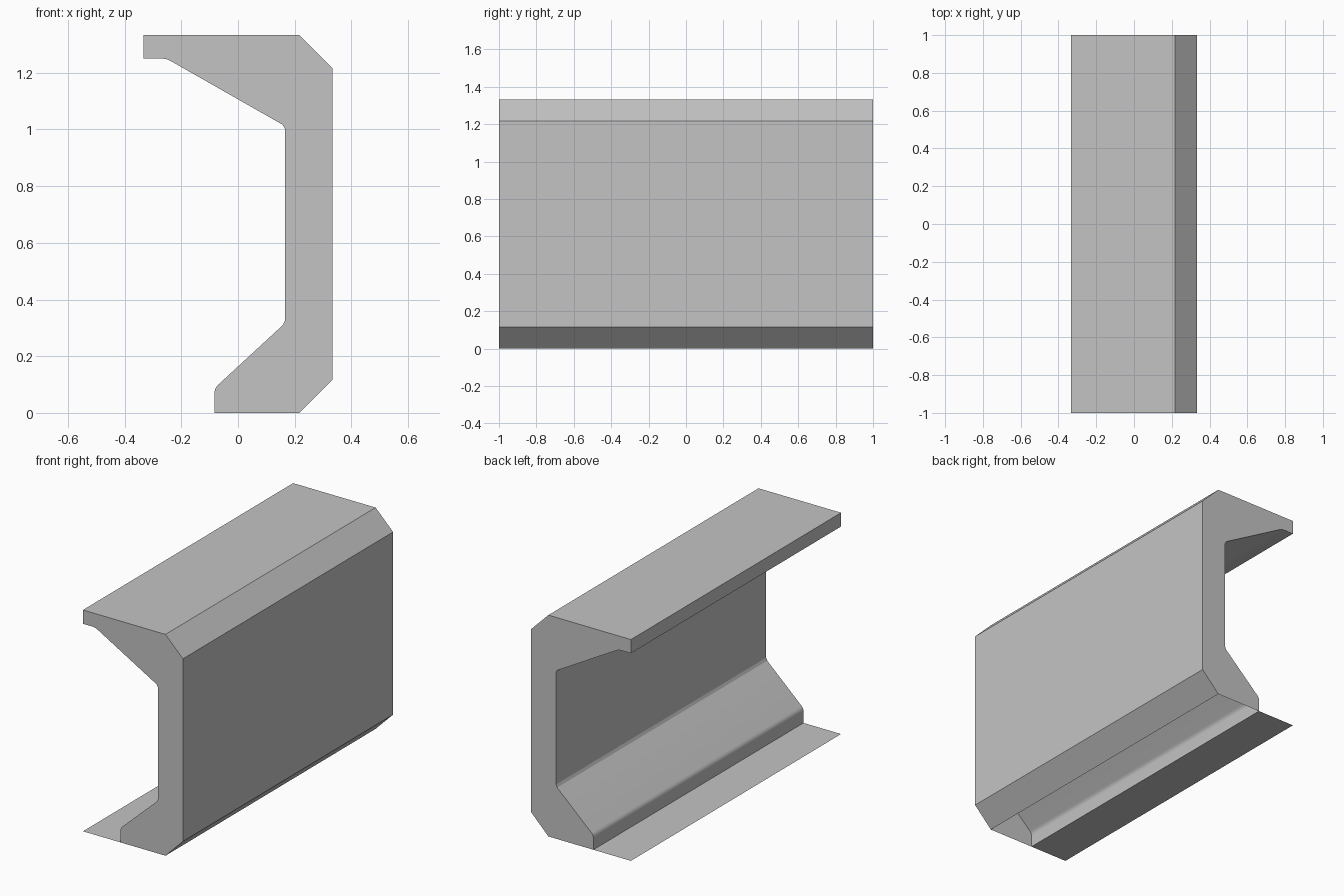
import bpy
import bmesh
from math import radians
from mathutils import Vector

if "Cube" in bpy.data.objects:
    bpy.data.objects.remove(bpy.data.objects["Cube"], do_unlink=True)

HALF_LENGTH = 1.0
HALF_WIDTH = 0.333

grey = bpy.data.materials.new("plain grey")
grey.use_nodes = True
grey.diffuse_color = (0.55, 0.55, 0.55, 1)
grey.node_tree.nodes["Principled BSDF"].inputs["Base Color"].default_value = grey.diffuse_color


def rounded(outline):
    """Round the corners of (x, z, setback, steps) points with short curves."""
    points = [Vector(p[:2]) for p in outline]
    result = []
    for i, (x, z, setback, steps) in enumerate(outline):
        corner = points[i]
        if not steps:
            result.append(corner)
            continue
        start = corner + (points[i - 1] - corner).normalized() * setback
        end = corner + (points[i + 1] - corner).normalized() * setback
        for s in range(steps + 1):
            t = s / steps
            result.append(start.lerp(corner, t).lerp(corner.lerp(end, t), t))
    return result


def extrude_open(name, profile, capped):
    """Sweep an open profile along y, optionally closing both ends."""
    bm = bmesh.new()
    front, back = [[bm.verts.new((p.x, y, p.y)) for p in profile]
                   for y in (-HALF_LENGTH, HALF_LENGTH)]
    for i in range(len(profile) - 1):
        bm.faces.new((front[i + 1], front[i], back[i], back[i + 1]))
    if capped:
        bm.faces.new(front)
        bm.faces.new(back[::-1])
    mesh = bpy.data.meshes.new(name)
    bm.to_mesh(mesh)
    bm.free()
    mesh.materials.append(grey)
    obj = bpy.data.objects.new(name, mesh)
    bpy.context.collection.objects.link(obj)
    return obj


# Channel beam, open underneath: x, z, corner setback, corner steps
channel = extrude_open("channel_beam", rounded([
    (0.217, 0, 0, 0),
    (HALF_WIDTH, 0.117, 0, 0),
    (HALF_WIDTH, 1.217, 0, 0),
    (0.217, 1.333, 0, 0),
    (-HALF_WIDTH, 1.333, 0, 0),
    (-HALF_WIDTH, 1.25, 0, 0),
    (-0.252, 1.25, 0.018, 4),
    (0.166, 1.012, 0.01, 1),
    (0.166, 0.317, 0.01, 1),
    (-0.083, 0.087, 0.018, 4),
    (-0.083, 0, 0, 0),
]), True)

bpy.ops.object.select_all(action="DESELECT")
channel.select_set(True)
bpy.context.view_layer.objects.active = channel
bpy.ops.object.shade_smooth_by_angle(angle=radians(22))

# Thin sheet beside the foot
extrude_open("foot_sheet", [Vector((-HALF_WIDTH, 0)), Vector((-0.083, 0))], False)
